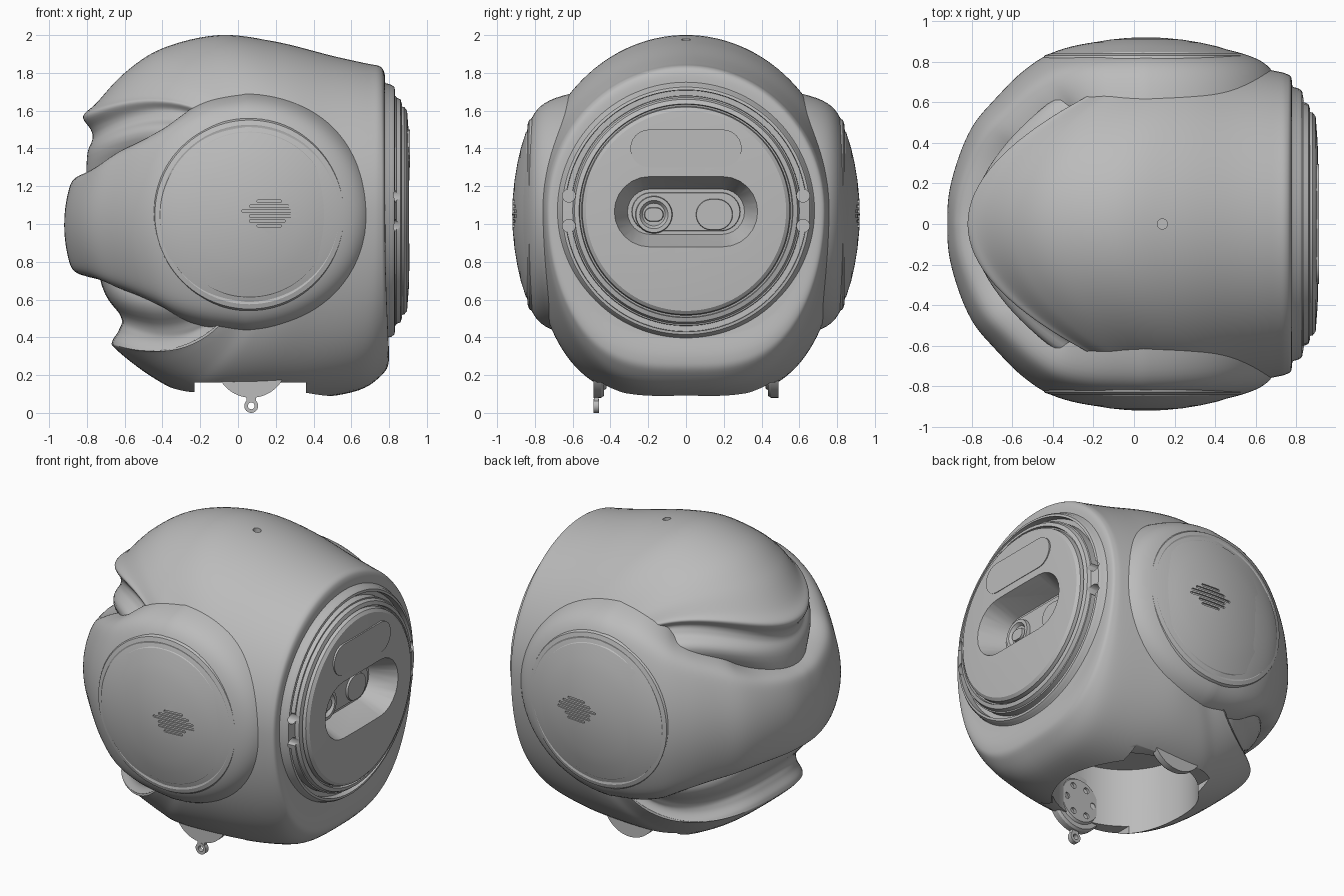
import bpy, bmesh
from math import sin, cos, pi, radians, sqrt, hypot

if "Cube" in bpy.data.objects:
    bpy.data.objects.remove(bpy.data.objects["Cube"], do_unlink=True)

grey = bpy.data.materials.new("neutral_grey")
grey.use_nodes = True
grey.diffuse_color = (0.5, 0.5, 0.5, 1)
grey.node_tree.nodes["Principled BSDF"].inputs["Base Color"].default_value = (0.5, 0.5, 0.5, 1)

FACE_Z, EAR_X, EAR_Z = 1.07, 0.06, 1.05


def skin(name, rows, wrap=True, fill=True):
    """Join rows of points with quads and close the ends."""
    bm = bmesh.new()
    grid = [[bm.verts.new(p) for p in row] for row in rows]
    n = len(grid[0])
    for a, b in zip(grid, grid[1:]):
        for j in range(n if wrap else n - 1):
            k = (j + 1) % n
            bm.faces.new((a[j], a[k], b[k], b[j]))
    bmesh.ops.remove_doubles(bm, verts=bm.verts, dist=1e-5)
    if fill:
        bmesh.ops.holes_fill(bm, edges=[e for e in bm.edges if e.is_boundary], sides=0)
    bmesh.ops.recalc_face_normals(bm, faces=bm.faces)
    mesh = bpy.data.meshes.new(name)
    bm.to_mesh(mesh)
    bm.free()
    mesh.materials.append(grey)
    obj = bpy.data.objects.new(name, mesh)
    bpy.context.collection.objects.link(obj)
    return obj


def place(axis, d, u, v):
    return {"x": (d, u, v), "y": (u, d, v), "z": (u, v, d)}[axis]


def lathe(name, profile, axis, cu, cv, n=96):
    """Revolve (distance, radius) pairs around an axis through (cu, cv)."""
    return skin(name, [[place(axis, d, cu + r * cos(2 * pi * j / n), cv + r * sin(2 * pi * j / n))
                        for j in range(n)] for d, r in profile])


def rod(name, axis, d0, d1, cu, cv, r, n=24):
    return lathe(name, [(d0, r), (d1, r)], axis, cu, cv, n)


def pill(name, axis, ends, cu, cv, n=12):
    """Pill-shaped prism; ends are (distance, half width, half height)."""
    rows = []
    for d, w, h in ends:
        loop = []
        for side in (1, -1):
            for j in range(n + 1):
                a = -pi / 2 + pi * j / n
                loop.append(place(axis, d, cu + side * (w - h + h * cos(a)), cv + side * h * sin(a)))
        rows.append(loop)
    return skin(name, rows)


def box(name, x, y, z):
    return skin(name, [[(x[0], y[0], h), (x[1], y[0], h), (x[1], y[1], h), (x[0], y[1], h)] for h in z])


def cut(obj, *cutters):
    bpy.context.view_layer.objects.active = obj
    for c in cutters:
        mod = obj.modifiers.new("cut", "BOOLEAN")
        mod.operation, mod.solver, mod.object = "DIFFERENCE", "EXACT", c
        bpy.ops.object.modifier_apply(modifier=mod.name)
        bpy.data.objects.remove(c, do_unlink=True)


def smooth_path(pts, sub):
    """Catmull-Rom curve through points of any dimension."""
    out = []
    for i in range(len(pts) - 1):
        p = [pts[max(0, min(len(pts) - 1, i + k))] for k in (-1, 0, 1, 2)]
        for s in range(sub):
            t = s / sub
            out.append(tuple(0.5 * (2 * b + (c - a) * t + (2 * a - 5 * b + 4 * c - d) * t * t
                                    + (3 * b - a - 3 * c + d) * t ** 3) for a, b, c, d in zip(*p)))
    return out + [tuple(pts[-1])]


# Head shell: top and bottom outlines (x, reach) blended towards the sides
# (x, half width, upper reach, lower reach); the rear lips sweep forward along the sides
top = [(.78, .66), (.775, .73), (.75, .765), (.68, .78), (.5, .82), (.2, .895), (-.1, .93), (-.4, .86),
       (-.6, .73), (-.75, .57), (-.82, .5), (-.78, .43), (-.77, .38), (-.8, .28), (-.8, 0)]
side = [(.78, .66, .66, .66), (.775, .72, .73, .76), (.75, .74, .765, .83), (.69, .755, .78, .92),
        (.5, .79, .82, 1), (.35, .82, .89, 1.05), (.28, .82, .94, 1.08), (.2, .81, 1, 1.1),
        (.16, .81, 1.06, 1.15), (.13, .8, 1.1, 1.25), (.11, .79, 1.12, 1.35), (.08, .76, 1.08, 1.25),
        (.05, .78, 1, 1.15), (-.1, .8, .8, .8), (-.8, 0, 0, 0)]
bottom = [(.79, .66), (.8, .78), (.77, .86), (.64, .95), (.38, .995), (.1, 1.0), (-.2, .995), (-.34, .945),
          (-.5, .85), (-.65, .73), (-.665, .69), (-.63, .63), (-.62, .56), (-.72, .4), (-.8, 0)]
rows = []
for tx, tr, sx, sw, su, sd, bx, br in smooth_path([a + b + c for a, b, c in zip(top, side, bottom)], 6):
    ring = []
    for j in range(128):
        a = 2 * pi * j / 128
        s, c = sin(a), cos(a)
        ex, er, sr, power = (tx, tr, su, 1) if c > 0 else (bx, br, sd, .65)
        wide = abs(s) ** power * (1 if s > 0 else -1)
        ring.append((ex + (sx - ex) * s * s, sw * wide, FACE_Z + c * (er + (sr - er) * s * s)))
    rows.append(ring)
shell = skin("head_shell", rows)
cut(shell, rod("face_well", "x", .6, 1, 0, FACE_Z, .45, 48),
    rod("neck_well", "z", -.2, .55, .07, 0, .44, 64),
    box("neck_side_slot", (-.23, .36), (-1, 1), (-.2, .16)),
    rod("crown_hole", "z", 1.94, 2.1, .14, 0, .025))

# Wrap band: round over each ear, narrowing around the back
half = []
for i in range(28):
    a = pi / 2 * i / 28
    half.append((.04 + .7 * cos(a), .91, EAR_Z + .64 * sin(a), EAR_Z - .64 * sin(a), cos(a)))
half += smooth_path([(.04, .91, 1.69, .41, 0), (-.2, .895, 1.655, .44, 0), (-.4, .845, 1.58, .49, 0),
                     (-.55, .75, 1.51, .55, 0), (-.69, .61, 1.44, .61, 0), (-.79, .49, 1.38, .65, 0),
                     (-.86, .34, 1.33, .68, 0), (-.91, .16, 1.3, .695, 0), (-.92, 0, 1.29, .7, 0),
                     (-.91, -.16, 1.3, .695, 0)], 6)[:-6]
path = half + [(x, -y, t, b, c) for x, y, t, b, c in reversed(half[:-1])]
rows = []
for i, (x, y, zt, zb, c) in enumerate(path):
    p, q = path[max(i - 1, 0)], path[min(i + 1, len(path) - 1)]
    dx, dy = q[0] - p[0], q[1] - p[1]
    length = hypot(dx, dy)
    row = []
    for j in range(49):
        v = sin(pi / 2 * (j / 24 - 1))
        rho = sqrt(c * c + (1 - c * c) * v * v)
        dome = .06 + .08 * abs(y) / .91
        depth = dome * rho ** 2 + (.3 - dome) * rho ** 16
        row.append((x - dy / length * depth, y + dx / length * depth, (zt + zb) / 2 + v * (zt - zb) / 2))
    rows.append(row)
skin("wrap_band", rows, wrap=False, fill=False)

# Ear discs with speaker slits
ear = [(.7, 0), (.7, .51), (.815, .51), (.831, .5), (.839, .475), (.834, .457), (.836, .445),
       (.848, .435), (.875, .35), (.893, .27), (.908, .18), (.917, .09), (.92, 0)]
slits = [(1.12, .1, .23), (1.094, .06, .27), (1.068, .02, .3), (1.042, .06, .31), (1.016, .06, .25), (.99, .1, .23)]
for s, label in ((-1, "right"), (1, "left")):
    disc = lathe(label + "_ear_disc", [(d * s, r) for d, r in ear], "y", EAR_X, EAR_Z)
    cut(disc, *[pill("slit", "y", [(.87 * s, (b - a) / 2, .007), (s, (b - a) / 2, .007)], (a + b) / 2, z, 6)
                for z, a, b in slits])

# Face plate: stepped round bezel with grooves, end holes and a deep visor recess
bezel = lathe("face_plate", [(.66, 0), (.66, .66), (.77, .69), (.785, .675), (.812, .667), (.828, .655),
                             (.838, .6), (.86, .59), (.868, .566), (.85, .562), (.85, .554), (.88, .549),
                             (.895, .53), (.905, .4), (.909, .2), (.91, 0)], "x", 0, FACE_Z, 128)
cutters = [pill("visor_recess", "x", [(.74, .31, .12), (.93, .39, .195)], 0, FACE_Z - .005)]
for start in (8, 188):
    arc = []
    for i in range(65):
        a = radians(start + 164 * i / 64)
        arc.append([(d, r * cos(a), FACE_Z + r * sin(a))
                    for d, r in ((.785, .61), (.95, .603), (.95, .645), (.785, .638))])
    cutters.append(skin("groove", arc))
for y in (-.62, .62):
    for z in (-.08, .08):
        cutters.append(rod("groove_end", "x", .745, 1, y, FACE_Z + z, .034))
cut(bezel, *cutters)
pill("forehead_plate", "x", [(.87, .295, .1), (.9115, .295, .1)], 0, 1.4)

# Visor interior: back panel, ringed lens and square sensor
pill("visor_panel", "x", [(.73, .29, .105), (.752, .285, .1)], 0, FACE_Z - .005)
lathe("lens_ring", [(.74, .1), (.775, .095), (.775, .075), (.755, .06), (.755, 0)], "x", -.17, 1.05, 40)
pill("lens", "x", [(.74, .055, .04), (.772, .048, .035)], -.17, 1.05)
pill("sensor", "x", [(.74, .1, .085), (.765, .095, .08)], .15, 1.05)

# Neck pivots inside the opening, each with six holes
for s, label in ((-1, "right"), (1, "left")):
    pivot = lathe(label + "_neck_pivot", [(.42 * s, 0), (.42 * s, .14), (.435 * s, .15), (.435 * s, .18),
                                          (.45 * s, .19), (.49 * s, .19), (.49 * s, 0)], "y", .07, .27, 64)
    cut(pivot, *[rod("pivot_hole", "y", .38 * s, .45 * s, .07 + .1 * cos(k * pi / 3),
                     .27 + .1 * sin(k * pi / 3), .02, 16) for k in range(6)])

# Small hanging eyelet under the right pivot
eyelet = rod("eyelet", "y", -.49, -.46, .07, .037, .037)
cut(eyelet, rod("eyelet_hole", "y", -.6, -.4, .07, .037, .018))
box("eyelet_stem", (.045, .095), (-.488, -.462), (.06, .1))

# Smooth shading with sharp creases kept
bpy.ops.object.select_all(action="DESELECT")
for obj in bpy.context.scene.objects:
    if obj.type == "MESH":
        obj.select_set(True)
        bpy.context.view_layer.objects.active = obj
bpy.ops.object.shade_smooth_by_angle(angle=radians(32))
